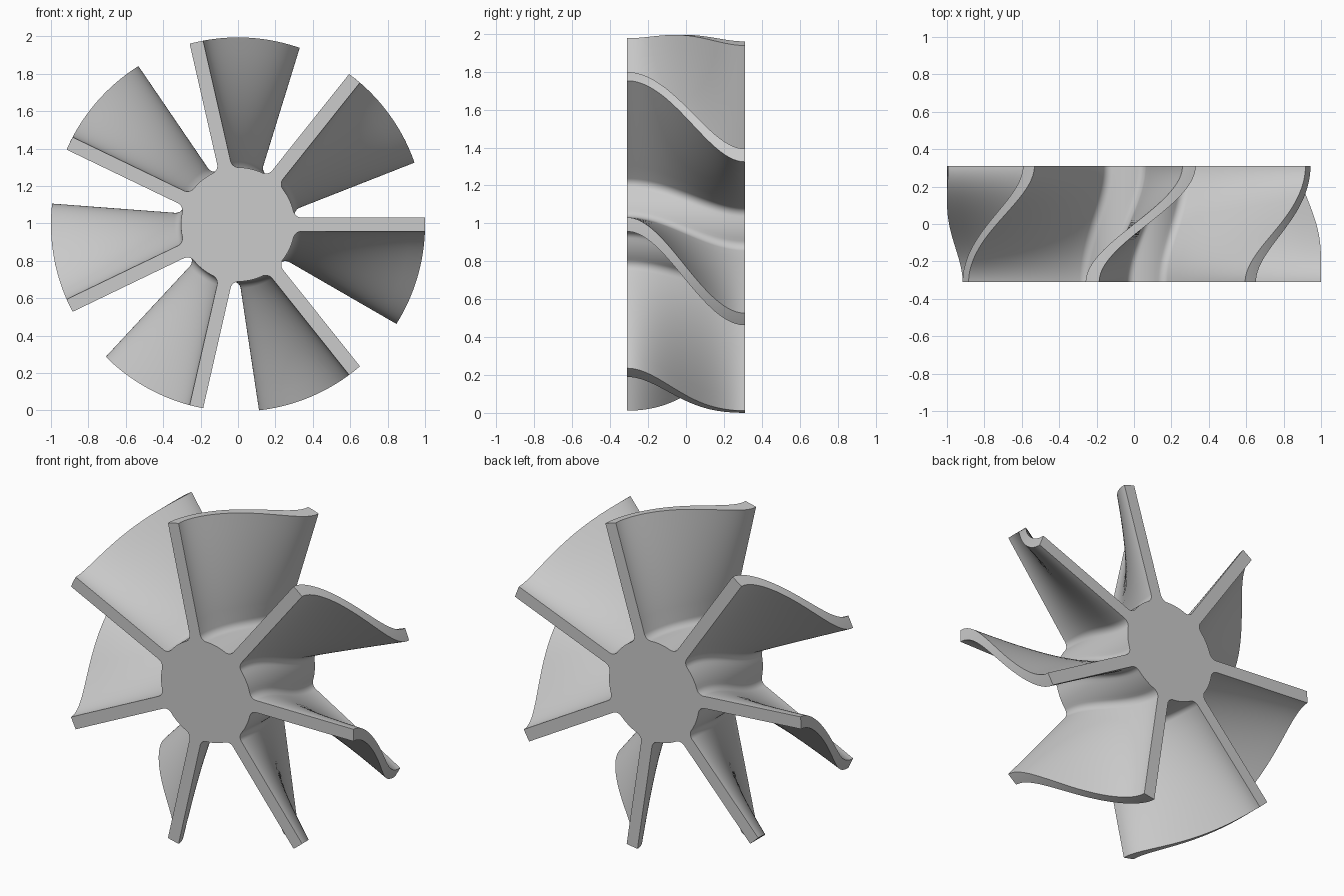
import bpy, bmesh
from math import pi, sin, cos, asin, sqrt, radians

if "Cube" in bpy.data.objects:
    bpy.data.objects.remove(bpy.data.objects["Cube"])

BLADES = 7
R, HUB, FILLET, HALF = 1.0, 0.305, 0.045, 0.037   # tip, hub, root fillet, half blade thickness
DEPTH, TWIST, LAYERS = 0.62, radians(-30), 40
CZ = 0.994


def arc(cx, cy, r, a0, a1, n):
    return [(cx + r * cos(a0 + (a1 - a0) * i / n), cy + r * sin(a0 + (a1 - a0) * i / n))
            for i in range(n + 1)]


# Upper half of one blade section: tip, flank, root fillet, hub arc to the middle of the gap
tip = asin(HALF / R)
fy = HALF + FILLET
fx = sqrt((HUB + FILLET) ** 2 - fy ** 2)
fa = asin(fy / (HUB + FILLET))
upper = arc(0, 0, R, 0, tip, 2)
x_tip = upper[-1][0]
upper += [(x_tip + (fx - x_tip) * i / 8, HALF) for i in range(1, 8)]
upper += arc(fx, fy, FILLET, -pi / 2, -(pi - fa), 8)
upper += arc(0, 0, HUB, fa, pi / BLADES, 4)[1:]
# Mirror to the full blade, starting just after the previous gap middle
sector = [(x, -y) for x, y in reversed(upper[1:-1])] + upper

# Whole section: repeat the blade round the hub
profile = []
for k in range(BLADES):
    a = 2 * pi * k / BLADES
    profile += [(x * cos(a) - y * sin(a), x * sin(a) + y * cos(a)) for x, y in sector]

# Sweep the section front to back with an eased twist
bm = bmesh.new()
rings = []
for j in range(LAYERS + 1):
    t = j / LAYERS
    a = TWIST * t * t * (3 - 2 * t)
    rings.append([bm.verts.new((x * cos(a) - z * sin(a), (t - 0.5) * DEPTH,
                                CZ + x * sin(a) + z * cos(a))) for x, z in profile])
n = len(profile)
for lo, hi in zip(rings, rings[1:]):
    for i in range(n):
        k = (i + 1) % n
        bm.faces.new((lo[i], lo[k], hi[k], hi[i]))

# Flat front and back ends
bm.faces.new(rings[0])
bm.faces.new(rings[-1])
bmesh.ops.recalc_face_normals(bm, faces=bm.faces)

mesh = bpy.data.meshes.new("fan_rotor")
bm.to_mesh(mesh)
bm.free()
rotor = bpy.data.objects.new("fan_rotor", mesh)
bpy.context.collection.objects.link(rotor)
bpy.context.view_layer.objects.active = rotor
rotor.select_set(True)
bpy.ops.object.shade_smooth_by_angle(angle=radians(30))
